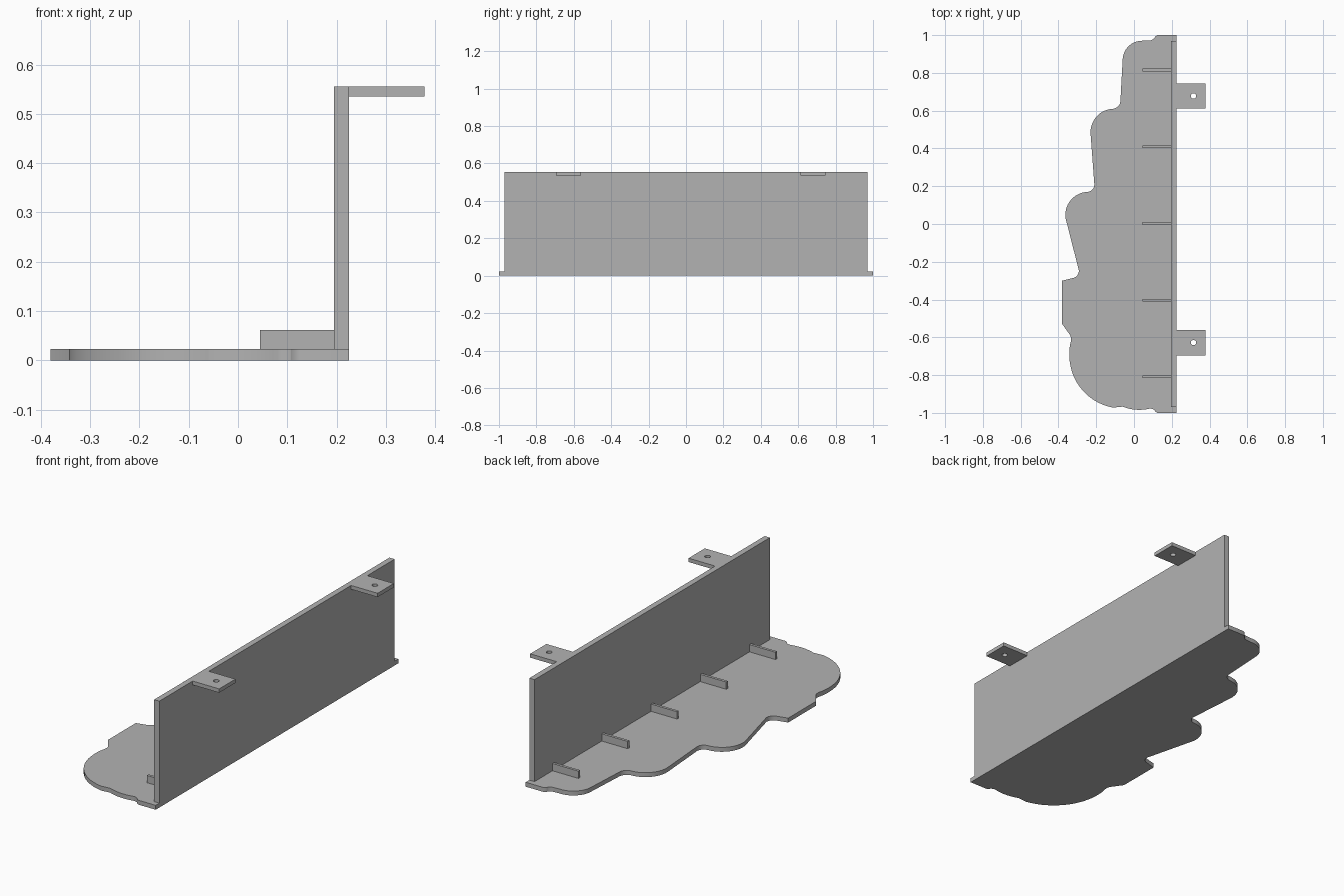
import bpy, bmesh, math
from mathutils import Vector

cube = bpy.data.objects.get("Cube")
if cube:
    bpy.data.objects.remove(cube, do_unlink=True)

grey = bpy.data.materials.new("plain_grey")
grey.use_nodes = True
colour = (0.45, 0.45, 0.45, 1)
grey.diffuse_color = colour
grey.node_tree.nodes["Principled BSDF"].inputs["Base Color"].default_value = colour


def finish(name, bm):
    bmesh.ops.recalc_face_normals(bm, faces=bm.faces)
    mesh = bpy.data.meshes.new(name)
    bm.to_mesh(mesh)
    bm.free()
    obj = bpy.data.objects.new(name, mesh)
    bpy.context.collection.objects.link(obj)
    mesh.materials.append(grey)
    return obj


def box(name, x, y, z):
    bm = bmesh.new()
    bmesh.ops.create_cube(bm, size=1)
    for v in bm.verts:
        v.co = [lo + (c + 0.5) * (hi - lo) for c, (lo, hi) in zip(v.co, (x, y, z))]
    return finish(name, bm)


def arc(a, b, bulge, steps=14):
    """Points from a up to b; bulge is the tangent of a quarter of the arc angle."""
    a, b = Vector(a), Vector(b)
    if not bulge:
        return [a]
    chord = b - a
    side = Vector((-chord.y, chord.x))
    centre = (a + b) / 2 + side * (1 - bulge ** 2) / (4 * bulge)
    sweep = 4 * math.atan(bulge)
    start = a - centre
    radius, angle = start.length, math.atan2(start.y, start.x)
    return [centre + radius * Vector((math.cos(angle + sweep * i / steps),
                                      math.sin(angle + sweep * i / steps)))
            for i in range(steps)]


# Scalloped base plate: corner x, y and bulge of the edge that follows
OUTLINE = [
    (0.225, 1, 0), (0.125, 1, 0.2), (0.108, 0.985, -0.2), (0.085, 0.972, 0),
    (0.04, 0.97, 0.4), (-0.06, 0.87, 0), (-0.072, 0.65, -0.35),
    (-0.11, 0.61, 0.42), (-0.23, 0.48, 0), (-0.21, 0.21, -0.4),
    (-0.245, 0.17, 0.45), (-0.362, 0.03, 0), (-0.292, -0.245, -0.35),
    (-0.32, -0.285, 0), (-0.38, -0.3, 0), (-0.38, -0.53, 0),
    (-0.337, -0.59, -0.15), (-0.335, -0.625, 0.08), (-0.342, -0.7, 0.36),
    (-0.11, -0.972, 0), (-0.06, -0.967, 0.15), (0.08, -0.978, -0.2),
    (0.108, -0.985, 0.2), (0.125, -1, 0), (0.225, -1, 0),
]
PLATE = 0.023
points = []
for (x, y, bulge), following in zip(OUTLINE, OUTLINE[1:] + OUTLINE[:1]):
    points += arc((x, y), following[:2], bulge)
bm = bmesh.new()
face = bm.faces.new([bm.verts.new((p.x, p.y, 0)) for p in points])
raised = bmesh.ops.extrude_face_region(bm, geom=[face])["geom"]
bmesh.ops.translate(bm, vec=(0, 0, PLATE),
                    verts=[g for g in raised if isinstance(g, bmesh.types.BMVert)])
base = finish("base_plate", bm)
bpy.context.view_layer.objects.active = base
base.select_set(True)
bpy.ops.object.shade_smooth_by_angle(angle=math.radians(25))
base.select_set(False)

# Upright back panel
box("back_panel", (0.195, 0.225), (-0.97, 0.97), (PLATE, 0.555))

# Short ribs on the base plate
for i in range(5):
    y = 0.003 + (i - 2) * 0.406
    box(f"rib_{i + 1}", (0.045, 0.195), (y - 0.007, y + 0.007), (PLATE, 0.061))

# Mounting tabs, each with a screw hole
for side, y in (("left", 0.678), ("right", -0.628)):
    tab = box(f"mounting_tab_{side}", (0.225, 0.378), (y - 0.067, y + 0.067), (0.535, 0.555))
    bm = bmesh.new()
    bmesh.ops.create_cone(bm, cap_ends=True, segments=24, radius1=0.014, radius2=0.014, depth=0.1)
    bmesh.ops.translate(bm, vec=(0.315, y, 0.545), verts=bm.verts)
    cutter = finish(f"hole_cutter_{side}", bm)
    cutter.hide_render = True
    cutter.hide_set(True)
    cut = tab.modifiers.new("screw_hole", "BOOLEAN")
    cut.object = cutter
    cut.solver = "EXACT"
